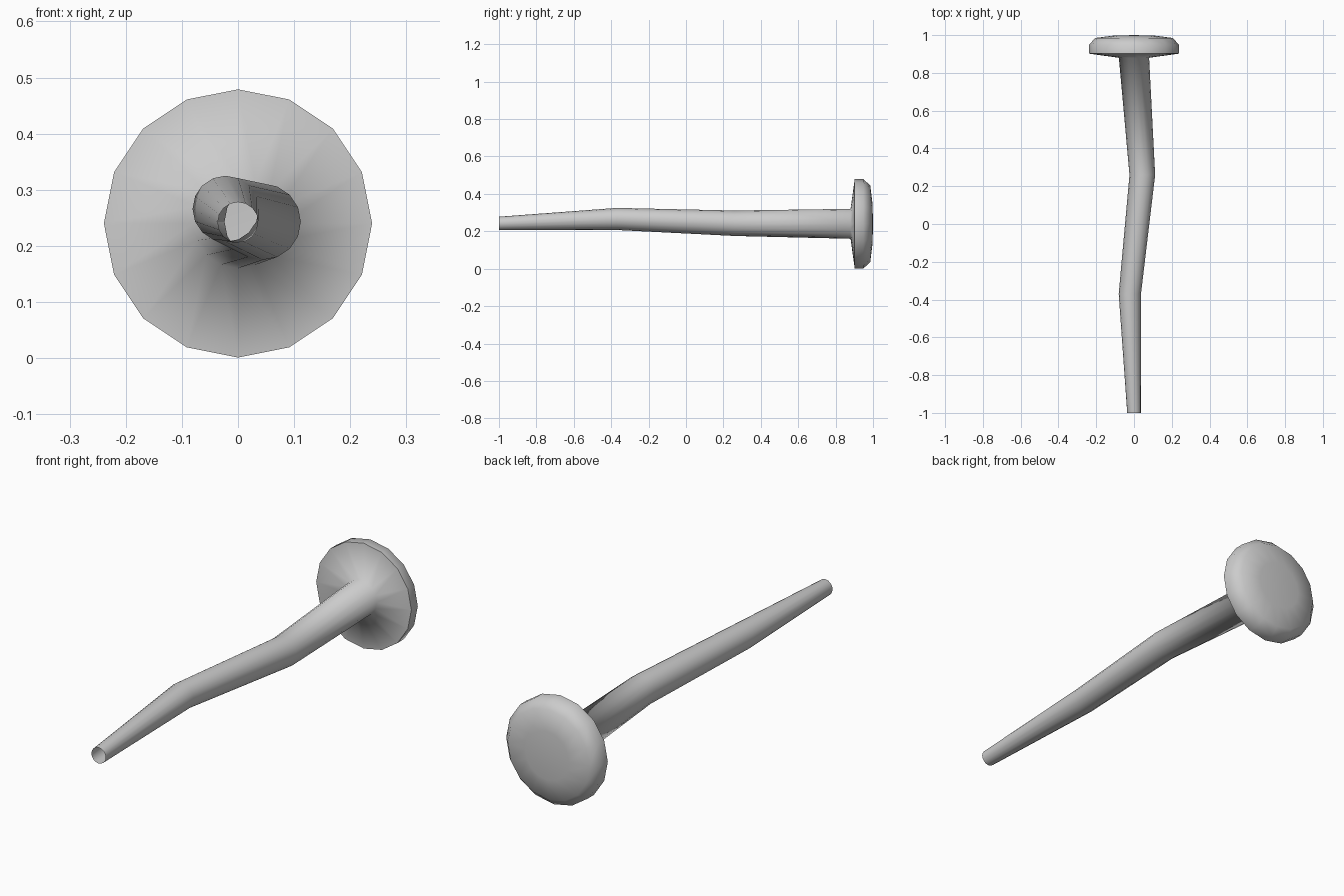
import bpy, bmesh, math

if "Cube" in bpy.data.objects:
    bpy.data.objects.remove(bpy.data.objects["Cube"])

SIDES = 16

# Ring profile from the open tip to the domed head: y, centre x, centre z, radius
RINGS = [
    (-1.00, 0.000, 0.242, 0.036),   # tip (open)
    (-0.37, -0.022, 0.266, 0.059),  # first bend
    (0.26, 0.044, 0.243, 0.068),    # second bend
    (0.88, 0.000, 0.240, 0.080),    # neck
    (0.902, 0.000, 0.240, 0.239),   # underside of head
    (0.948, 0.000, 0.240, 0.239),   # rim
    (0.985, 0.000, 0.240, 0.205),   # dome shoulder
    (0.997, 0.000, 0.240, 0.110),   # dome
]
SHARP_RING = 4

bm = bmesh.new()
rings = []
for y, cx, cz, r in RINGS:
    rings.append([bm.verts.new((cx + r * math.cos(2 * math.pi * i / SIDES), y,
                                cz + r * math.sin(2 * math.pi * i / SIDES)))
                  for i in range(SIDES)])

# Bent shank and head walls
for a, b in zip(rings, rings[1:]):
    for i in range(SIDES):
        j = (i + 1) % SIDES
        bm.faces.new((a[i], a[j], b[j], b[i]))

# Domed cap
centre = bm.verts.new((0, 1.0, 0.24))
for i in range(SIDES):
    bm.faces.new((rings[-1][i], rings[-1][(i + 1) % SIDES], centre))

# Smooth shading with a crisp rim under the head
for f in bm.faces:
    f.smooth = True
for i in range(SIDES):
    bm.edges.get((rings[SHARP_RING][i], rings[SHARP_RING][(i + 1) % SIDES])).smooth = False

mesh = bpy.data.meshes.new("bent_nail")
bm.to_mesh(mesh)
bm.free()
bpy.context.collection.objects.link(bpy.data.objects.new("bent_nail", mesh))
